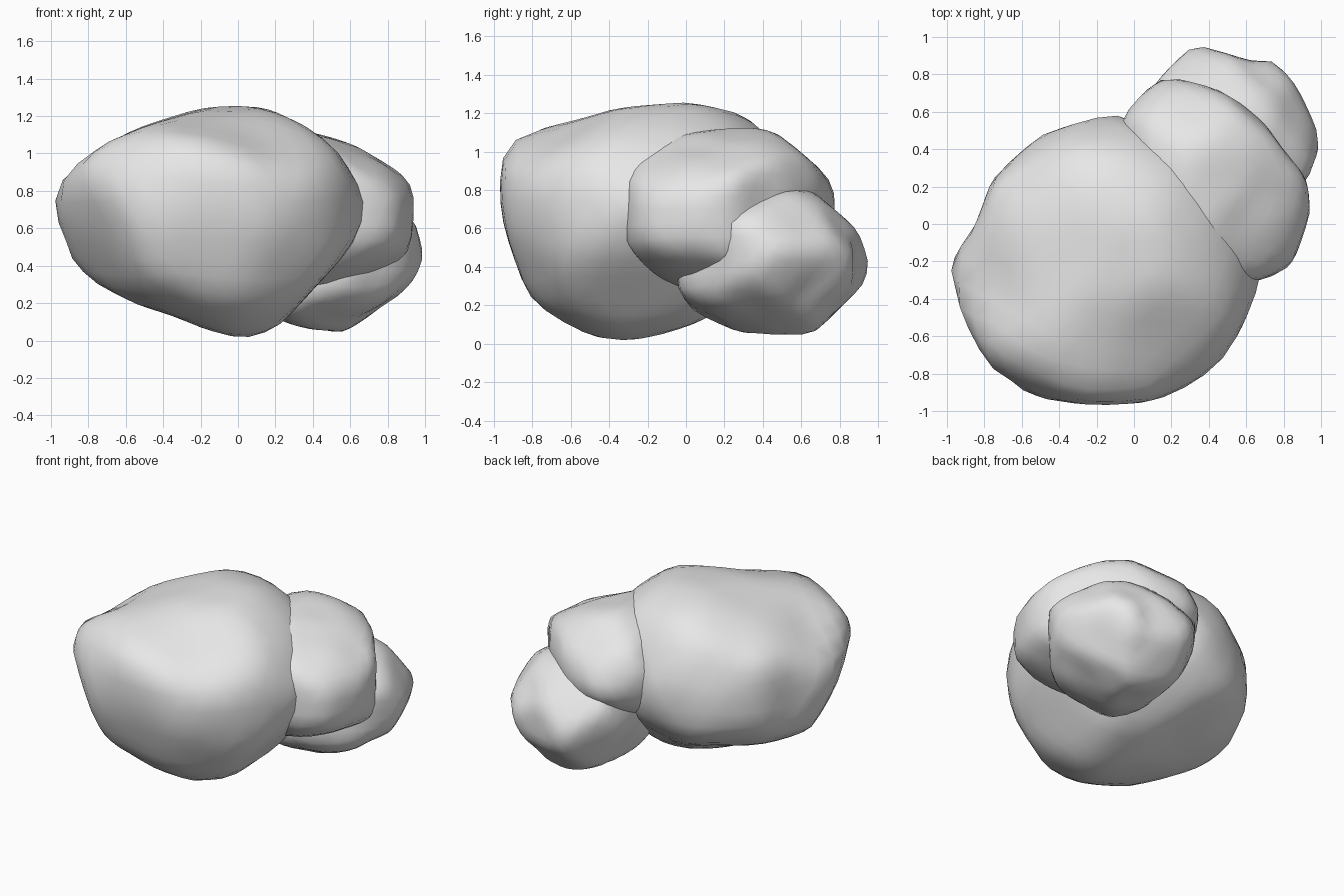
import bpy
import bmesh
from math import radians
from mathutils import Matrix, Vector

default_cube = bpy.data.objects.get("Cube")
if default_cube:
    bpy.data.objects.remove(default_cube, do_unlink=True)

# One plain grey stone colour
stone = bpy.data.materials.new("grey stone")
stone.use_nodes = True
stone.diffuse_color = (0.8, 0.8, 0.8, 1)
shader = next(n for n in stone.node_tree.nodes if n.type == "BSDF_PRINCIPLED")
shader.inputs["Base Color"].default_value = stone.diffuse_color
shader.inputs["Roughness"].default_value = 0.9


def plane(turn, tilt, height=0.0):
    """Axes of an outline plane: right, up, normal and the origin height."""
    frame = Matrix.Rotation(radians(turn), 3, "Z") @ Matrix.Rotation(radians(90 - tilt), 3, "X")
    right, up, normal = frame.transposed()
    return right, up, normal, Vector((0, 0, height))


MIDDLE = 0.62
PLANES = {
    "front": plane(0, 0),
    "side": plane(90, 0),
    "top": plane(0, 90),
    "front_slant": plane(45, 30, MIDDLE),
    "back_slant": plane(225, 30, MIDDLE),
    "under_slant": plane(135, -30, MIDDLE),
}


def outline_radius(outline, centre, direction):
    """Distance from the centre to a closed outline along a flat direction."""
    farthest = 0.0
    for index, point in enumerate(outline):
        start = Vector(outline[index - 1]) - centre
        edge = Vector(point) - centre - start
        denominator = direction.cross(edge)
        if abs(denominator) < 1e-9:
            continue
        along = start.cross(direction) / denominator
        if -1e-6 <= along <= 1 + 1e-6:
            farthest = max(farthest, start.cross(edge) / denominator)
    return farthest


def boulder_radius(direction, centre, outlines):
    """Mix the blend of all outlines with the solid they enclose together."""
    total, weights, enclosed = 0.0, 0.0, float("inf")
    for key, outline in outlines.items():
        right, up, normal, origin = PLANES[key]
        flat = Vector((direction.dot(right), direction.dot(up)))
        if flat.length < 1e-3:
            continue
        offset = centre - origin
        middle = Vector((offset.dot(right), offset.dot(up)))
        radius = outline_radius(outline, middle, flat.normalized())
        weight = flat.length_squared / (direction.dot(normal) ** 2 + 0.02)
        total += weight * radius
        weights += weight
        enclosed = min(enclosed, radius / flat.length)
    return 0.35 * total / weights + 0.65 * enclosed


def make_boulder(name, centre, **outlines):
    # Pull a round ball out to the outlines and soften the ridges a little
    centre = Vector(centre)
    bm = bmesh.new()
    bmesh.ops.create_icosphere(bm, subdivisions=4, radius=1)
    for vert in bm.verts:
        direction = vert.co.normalized()
        vert.co = centre + direction * boulder_radius(direction, centre, outlines)
    bmesh.ops.smooth_vert(bm, verts=bm.verts, factor=0.4,
                          use_axis_x=True, use_axis_y=True, use_axis_z=True)
    for face in bm.faces:
        face.smooth = True
    mesh = bpy.data.meshes.new(name)
    bm.to_mesh(mesh)
    bm.free()
    mesh.materials.append(stone)
    bpy.context.collection.objects.link(bpy.data.objects.new(name, mesh))


# Large boulder at the front
make_boulder(
    "large_boulder", (-.15, -.18, .63),
    front=[(-1, .87), (-.85, 1.03), (-.62, 1.1), (-.15, 1.25), (.13, 1.25),
           (.36, 1.14), (.53, 1.02), (.71, .73), (.6, .5), (.22, .07),
           (.02, 0), (-.32, .14), (-.77, .25), (-.89, .39), (-1, .68)],
    side=[(-.95, 1.06), (-.65, 1.13), (-.38, 1.22), (0, 1.25), (.38, 1.18),
          (.6, .75), (.5, .35), (.1, .12), (-.34, 0), (-.6, .06),
          (-.81, .19), (-.97, .7), (-.98, .85)],
    top=[(-1, -.2), (-1, -.48), (-.94, -.61), (-.75, -.8), (-.53, -.93),
         (-.26, -.97), (.1, -.96), (.43, -.81), (.58, -.55), (.71, -.24),
         (.5, .15), (.1, .5), (-.1, .6), (-.5, .48), (-.77, .23), (-.84, -.04)],
    front_slant=[(-1.13, .24), (-1.06, -.22), (-.93, -.39), (-.56, -.63),
                 (-.37, -.69), (-.12, -.69), (.22, -.5), (.42, -.3), (.5, .05),
                 (.42, .4), (.25, .58), (.04, .68), (-.46, .64),
                 (-.74, .46), (-.97, .42)],
    back_slant=[(1.1, .22), (.85, .62), (.37, .65), (-.02, .72), (-.21, .64),
                (-.42, .45), (-.5, .1), (-.4, -.25), (-.12, -.45),
                (-.02, -.48), (.51, -.48), (.74, -.44)],
    under_slant=[(-.86, .05), (-.8, -.25), (-.61, -.6), (-.45, -.69), (-.1, -.72),
                 (.43, -.63), (.62, -.5), (.73, -.18), (.7, .07), (.55, .42),
                 (.38, .56), (0, .62), (-.55, .5), (-.8, .25)])

# Middle boulder leaning on the back
make_boulder(
    "middle_boulder", (.42, .23, .7),
    front=[(-.1, .8), (.05, 1.03), (.3, 1.13), (.78, 1), (.92, .91),
           (.95, .8), (.93, .5), (.88, .38), (.55, .27), (.2, .3), (-.05, .5)],
    side=[(-.33, .85), (-.26, 1), (-.14, 1.08), (.32, 1.13), (.49, 1.09),
          (.62, 1.01), (.8, .8), (.8, .7), (.6, .4), (.2, .33), (0, .27),
          (-.2, .32), (-.38, .53)],
    top=[(-.1, .5), (.03, .73), (.1, .8), (.21, .8), (.57, .65), (.68, .57),
         (.77, .42), (.92, .24), (.95, .07), (.84, -.22), (.7, -.29),
         (.4, -.36), (.1, -.1), (-.1, .3)],
    front_slant=[(.1, .45), (.28, .51), (.56, .5), (.7, .45), (.83, .32),
                 (.87, .15), (.89, -.2), (.81, -.38), (.53, -.45),
                 (.22, -.44), (.05, -.2), (.03, .25)],
    back_slant=[(-.2, .57), (-.49, .53), (-.86, .43), (-.89, .22), (-.78, -.1),
                (-.54, -.21), (-.33, -.24), (-.1, 0), (-.08, .4)],
    under_slant=[(-.79, .22), (-.76, .38), (-.61, .62), (-.39, .66),
                 (-.13, .73), (.04, .72), (.23, .63), (.38, .56), (.47, .38),
                 (.4, .1), (.1, -.1), (-.42, -.19), (-.65, -.1), (-.76, .06)])

# Small boulder low at the back
make_boulder(
    "small_boulder", (.53, .47, .43),
    front=[(.03, .45), (.15, .7), (.4, .81), (.7, .8), (.94, .65), (1, .45),
           (.92, .23), (.8, .13), (.55, .04), (.26, .12)],
    side=[(.3, .8), (.5, .81), (.68, .8), (.77, .73), (.91, .6), (.97, .46),
          (.96, .34), (.88, .26), (.65, .05), (.49, .04), (.2, .08),
          (0, .14), (-.08, .28), (0, .6)],
    top=[(.03, .74), (.1, .89), (.25, .97), (.36, .96), (.6, .86), (.78, .88),
         (.91, .76), (.97, .59), (1, .41), (.92, .25), (.6, -.05), (.3, 0), (.1, .3)],
    front_slant=[(.55, .3), (.85, .24), (.93, .2), (1.03, .04), (1.15, -.1),
                 (1.13, -.17), (.94, -.45), (.7, -.53), (.53, -.54),
                 (.23, -.49), (.1, -.2), (.25, .15)],
    back_slant=[(-1.19, -.19), (-1.17, -.3), (-1, -.4), (-.81, -.6),
                (-.56, -.56), (-.4, -.6), (-.24, -.55), (-.1, -.4), (-.2, .05),
                (-.55, .3), (-.92, .22), (-1.15, -.06)],
    under_slant=[(-.56, .28), (-.52, .47), (-.39, .58), (-.24, .61), (.03, .59),
                 (.28, .47), (.46, .3), (.35, -.1), (.22, -.3), (-.1, -.31),
                 (-.39, -.23), (-.54, -.1)])
